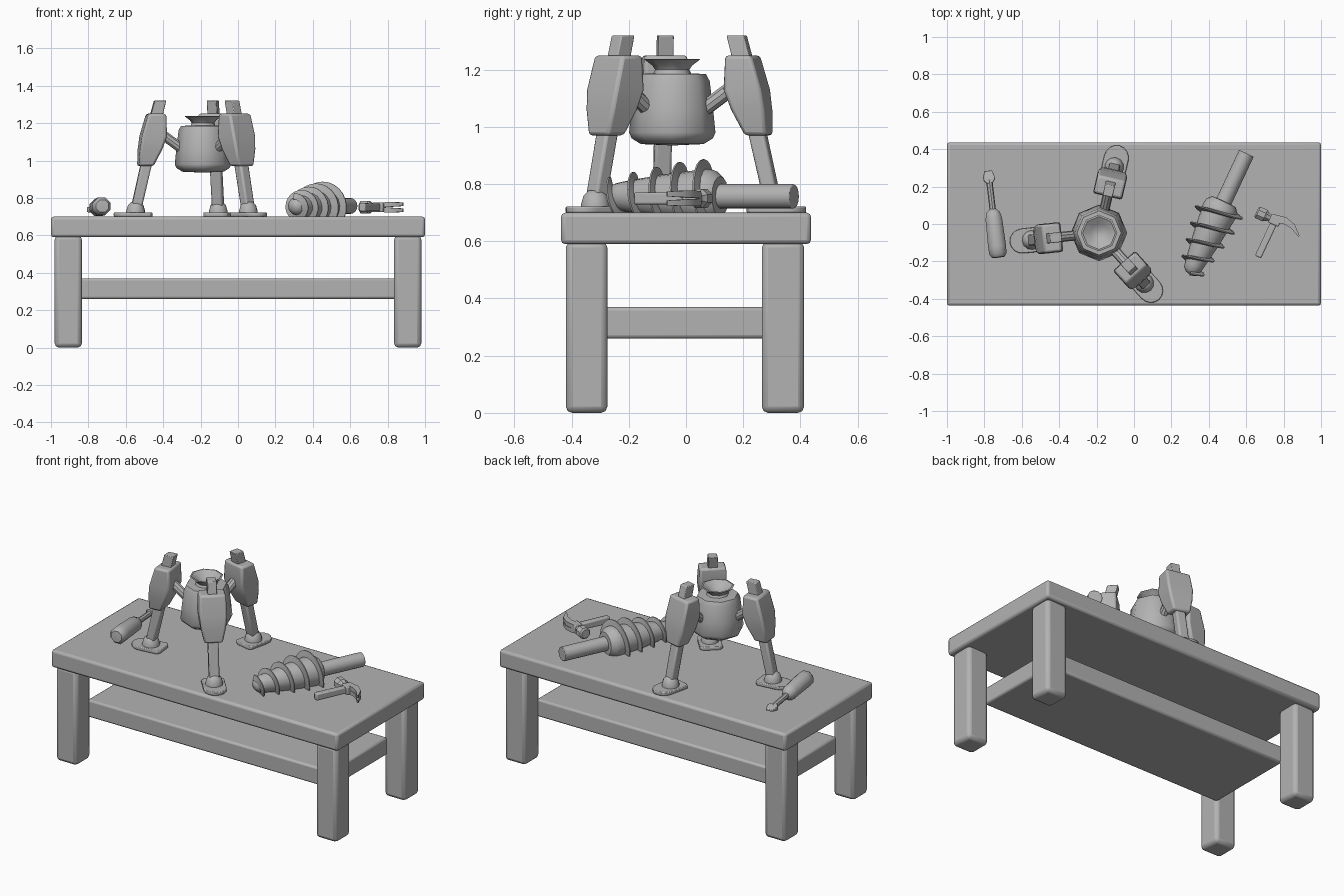
import bpy, bmesh, math
from mathutils import Matrix, Vector

if "Cube" in bpy.data.objects:
    bpy.data.objects.remove(bpy.data.objects["Cube"])

grey = bpy.data.materials.new("plain grey")
grey.diffuse_color = (0.45, 0.45, 0.45, 1)
grey.use_nodes = True
grey.node_tree.nodes["Principled BSDF"].inputs["Base Color"].default_value = grey.diffuse_color


def make(name, verts, faces, mat=None, bevel=0, segs=2, angle=35):
    me = bpy.data.meshes.new(name)
    me.from_pydata([tuple(v) for v in verts], [], faces)
    bm = bmesh.new()
    bm.from_mesh(me)
    bmesh.ops.remove_doubles(bm, verts=bm.verts, dist=1e-5)
    bmesh.ops.recalc_face_normals(bm, faces=bm.faces)
    bm.to_mesh(me)
    bm.free()
    if mat:
        me.transform(mat)
    me.materials.append(grey)
    ob = bpy.data.objects.new(name, me)
    bpy.context.collection.objects.link(ob)
    if bevel:
        m = ob.modifiers.new("bevel", 'BEVEL')
        m.width, m.segments, m.limit_method = bevel, segs, 'ANGLE'
    bpy.ops.object.select_all(action='DESELECT')
    ob.select_set(True)
    bpy.context.view_layer.objects.active = ob
    bpy.ops.object.shade_smooth_by_angle(angle=math.radians(angle))
    return ob


def skin(name, rings, mat=None, **kw):
    """Joins equal-sized point rings into a capped solid."""
    n = len(rings[0])
    verts = [p for r in rings for p in r]
    faces = [(i*n+j, i*n+(j+1) % n, (i+1)*n+(j+1) % n, (i+1)*n+j)
             for i in range(len(rings)-1) for j in range(n)]
    faces += [tuple(range(n)), tuple(range(len(verts)-n, len(verts)))]
    return make(name, verts, faces, mat, **kw)


def loft(name, secs, mat=None, **kw):
    """Rectangular sections: (z, x0, x1, half depth)."""
    return skin(name, [[(a, -h, z), (b, -h, z), (b, h, z), (a, h, z)]
                       for z, a, b, h in secs], mat, **kw)


def box(name, x, y, z, **kw):
    yc, h = (y[0]+y[1])/2, (y[1]-y[0])/2
    return loft(name, [(z[0], *x, h), (z[1], *x, h)],
                Matrix.Translation((0, yc, 0)), **kw)


def lathe(name, prof, mat=None, n=16, phase=0, **kw):
    """Profile of (radius, height) turned about z."""
    rings = [[(max(r, 1e-4)*math.cos(phase+2*math.pi*k/n),
               max(r, 1e-4)*math.sin(phase+2*math.pi*k/n), z)
              for k in range(n)] for r, z in prof]
    return skin(name, rings, mat, **kw)


def along(p, q):
    """Frame with z from p toward q and y upward."""
    p, q = Vector(p), Vector(q)
    return Matrix.Translation(p) @ (q-p).to_track_quat('Z', 'Y').to_matrix().to_4x4()


# --- table ---
box("table_top", (-1, 1), (-0.437, 0.437), (0.59, 0.70), bevel=0.015)
for sx in (-1, 1):
    for name, y in (("front", (-0.42, -0.275)), ("back", (0.265, 0.413))):
        box(f"table_leg_{name}_{'left' if sx < 0 else 'right'}",
            tuple(sorted((sx*0.835, sx*0.98))), y, (0, 0.60), bevel=0.022)
box("table_shelf", (-0.85, 0.85), (-0.29, 0.28), (0.26, 0.37), bevel=0.012)

# --- three-legged machine: octagonal body with a funnel ---
C = Matrix.Translation((-0.187, -0.048, 0))
lathe("body", [(0, .935), (.11, .94), (.142, .96), (.151, .98), (.143, 1.06),
               (.131, 1.16), (.118, 1.185), (.066, 1.187), (.06, 1.2),
               (.07, 1.215), (.098, 1.236), (.088, 1.238), (.05, 1.212),
               (.03, 1.2), (0, 1.196)], C, n=8, angle=46)

foot = [(.276, -.045), (.29, -.066)]
foot += [(.41+.07*math.cos(a), .066*math.sin(a))
         for a in [math.radians(-90+22.5*i) for i in range(9)]]
foot += [(.29, .066), (.276, .045)]
for i, ang in enumerate((77, 186, 312), 1):
    M = C @ Matrix.Rotation(math.radians(ang), 4, 'Z')
    loft(f"leg_{i}_housing", [(.97, .27, .35, .053), (1.06, .225, .345, .072),
                              (1.13, .2, .335, .08), (1.25, .205, .30, .076)],
         M, bevel=0.012)
    loft(f"leg_{i}_post", [(1.2, .23, .295, .027), (1.32, .2, .262, .027)],
         M, bevel=0.004)
    loft(f"leg_{i}_shank", [(.73, .335, .39, .03), (1.0, .272, .33, .03)],
         M, bevel=0.01)
    lathe(f"leg_{i}_arm", [(.027, 0), (.027, .19)],
          M @ along((.09, 0, 1.045), (.24, 0, 1.155)), n=10)
    lathe(f"leg_{i}_ankle", [(.052, .71), (.051, .73), (.042, .76),
                             (.025, .777), (0, .782)],
          M @ Matrix.Translation((.362, 0, 0)), n=12)
    skin(f"leg_{i}_foot", [[(x, y, z) for x, y in foot] for z in (.70, .722)],
         M, bevel=0.005)

# --- screwdriver ---
S = along((-.725, -.18, .757), (-.78, .285, .735))
lathe("screwdriver_handle", [(0, 0), (.036, .002), (.05, .02), (.052, .06),
                             (.048, .21), (.038, .245), (.018, .262)],
      S, n=8, phase=math.pi/8, angle=46)
lathe("screwdriver_shaft", [(.017, .25), (.017, .42)], S, n=8)
loft("screwdriver_blade", [(.40, -.016, .016, .016), (.42, -.031, .031, .014),
                           (.435, -.031, .031, .012), (.468, -.021, .021, .005)],
     S, bevel=0.003)

# --- auger: core, shaft and spiral flange ---
tip, end = Vector((.30, -.265, .757)), Vector((.602, .38, .757))
w = (end-tip).normalized()
u, up = Vector((w.y, -w.x, 0)), Vector((0, 0, 1))
A = along(tip, end)
lathe("auger_core", [(0, -.005), (.025, 0), (.045, .02), (.052, .05),
                     (.076, .2), (.096, .37), (.092, .40), (.07, .425),
                     (0, .43)], A, n=16)
lathe("auger_shaft", [(.043, .40), (.043, .71)], A, n=16, bevel=0.004)
rings = []
steps, length = 108, .405
for k in range(steps+1):
    s = length*k/steps
    th = math.pi/2 - 2*math.pi*s/.09
    d = u*math.cos(th) + up*math.sin(th)
    core = .035 + .05*s/.4
    out = .068 + .062*min(1, s/.32)
    ax = tip + w*s
    rings.append([ax+d*core-w*.012, ax+d*out-w*.003,
                  ax+d*out+w*.003, ax+d*core+w*.012])
skin("auger_flange", rings)

# --- hammer ---
J = Vector((.755, .02, .75))
h = Vector((.91, -.41, 0))
H = along(J - h*.11, J)
lathe("hammer_face", [(.028, 0), (.036, .008), (.036, .05), (.028, .06),
                      (.022, .075), (.022, .10)], H, n=8, phase=math.pi/8)
loft("hammer_eye", [(.08, -.026, .026, .026), (.14, -.026, .026, .026)],
     H, bevel=0.006)
loft("hammer_handle", [(0, -.018, .018, .022), (.215, -.018, .018, .02)],
     along((.663, -.176, .75), J), bevel=0.007)
path = [(.745, .03, .022), (.807, .018, .019), (.85, -.013, .014), (.882, -.066, .004)]
for name, sg in (("upper", 1), ("lower", -1)):
    rings = []
    for i, (x, y, r) in enumerate(path):
        a, b = path[max(i-1, 0)], path[min(i+1, 3)]
        n = Vector((a[1]-b[1], b[0]-a[0], 0)).normalized()*r
        p = Vector((x, y, .75))
        z0, z1 = up*sg*(.0, .002, .004, .007)[i], up*sg*(.026, .027, .027, .024)[i]
        rings.append([p-n+z0, p+n+z0, p+n+z1, p-n+z1])
    skin(f"hammer_claw_{name}", rings)
